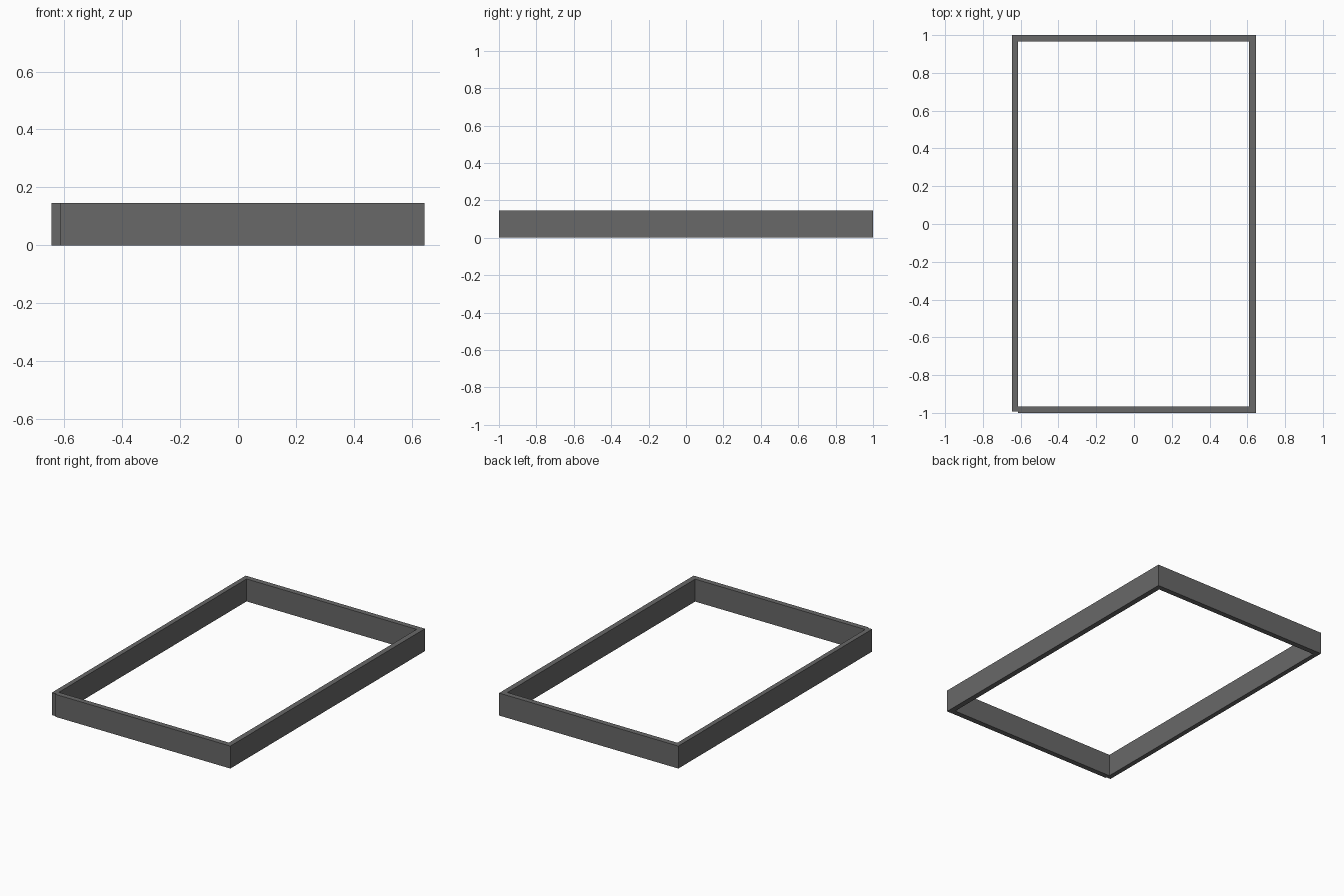
import bpy, bmesh

if "Cube" in bpy.data.objects:
    bpy.data.objects.remove(bpy.data.objects["Cube"])

W, D, H, T = 0.645, 1.0, 0.146, 0.035   # half width, half depth, height, wall
STEP = 0.008                            # setback of the left wall's front end
SEAM = -0.614                           # where the front wall starts

# Outer and inner plan outlines; the wall runs once round, meeting at front left
outer = [(-W, -D + STEP), (-W, D), (W, D), (W, -D), (SEAM, -D)]
inner = [(SEAM, -D + STEP), (SEAM, D - T), (W - T, D - T),
         (W - T, -D + T), (SEAM, -D + T)]

bm = bmesh.new()
o = [bm.verts.new((x, y, 0)) for x, y in outer]
i = [bm.verts.new((x, y, 0)) for x, y in inner]
strips = [bm.faces.new((o[k], o[k + 1], i[k + 1], i[k])) for k in range(4)]

# Raise the plan into upright walls
ext = bmesh.ops.extrude_face_region(bm, geom=strips, use_keep_orig=True)
top = [v for v in ext["geom"] if isinstance(v, bmesh.types.BMVert)]
bmesh.ops.translate(bm, verts=top, vec=(0, 0, H))
bmesh.ops.recalc_face_normals(bm, faces=bm.faces)

mesh = bpy.data.meshes.new("rectangular_frame")
bm.to_mesh(mesh)
bm.free()
frame = bpy.data.objects.new("rectangular_frame", mesh)
bpy.context.collection.objects.link(frame)

# Dark grey finish
mat = bpy.data.materials.new("dark_grey")
mat.diffuse_color = (0.14, 0.14, 0.14, 1)
mat.use_nodes = True
mat.node_tree.nodes["Principled BSDF"].inputs["Base Color"].default_value = mat.diffuse_color
mesh.materials.append(mat)
